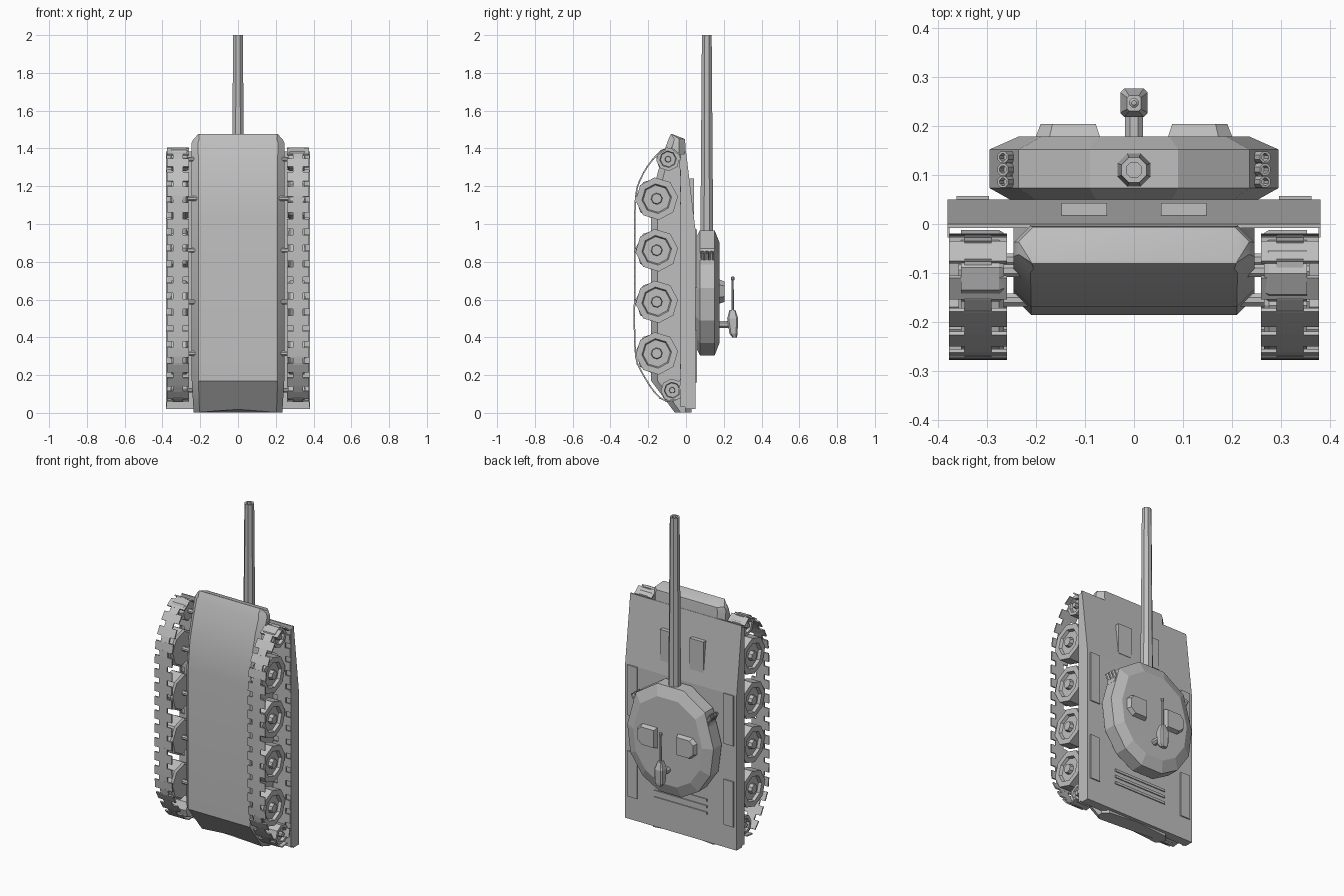
import bpy, bmesh
from math import cos, sin, pi, radians
from mathutils import Vector, Matrix

cube = bpy.data.objects.get("Cube")
if cube:
    bpy.data.objects.remove(cube, do_unlink=True)

grey = bpy.data.materials.new("plain_grey")
grey.use_nodes = True
grey.diffuse_color = (0.52, 0.52, 0.52, 1)
grey.node_tree.nodes["Principled BSDF"].inputs["Base Color"].default_value = grey.diffuse_color


def finish(name, bm, smooth=False):
    bmesh.ops.recalc_face_normals(bm, faces=bm.faces)
    mesh = bpy.data.meshes.new(name)
    bm.to_mesh(mesh)
    bm.free()
    ob = bpy.data.objects.new(name, mesh)
    bpy.context.collection.objects.link(ob)
    mesh.materials.append(grey)
    if smooth:
        bpy.ops.object.select_all(action='DESELECT')
        ob.select_set(True)
        bpy.context.view_layer.objects.active = ob
        bpy.ops.object.shade_smooth_by_angle(angle=radians(30))
    return ob


def add_loft(bm, rings):
    rows = [[bm.verts.new(p) for p in ring] for ring in rings]
    n = len(rows[0])
    for a, b in zip(rows, rows[1:]):
        for i in range(n):
            j = (i + 1) % n
            bm.faces.new((a[i], a[j], b[j], b[i]))
    bm.faces.new(rows[0])
    bm.faces.new(rows[-1])


def loft(name, rings, smooth=False):
    bm = bmesh.new()
    add_loft(bm, rings)
    return finish(name, bm, smooth)


def lathe_rings(profile, origin, direction, sides=8, turn=pi / 8):
    """Rings from (radius, distance) pairs along a direction."""
    rot = Vector((0, 0, 1)).rotation_difference(Vector(direction)).to_matrix()
    return [[Vector(origin) + rot @ Vector((r * cos(turn + 2 * pi * i / sides),
                                            r * sin(turn + 2 * pi * i / sides), d))
             for i in range(sides)] for r, d in profile]


def box_rings(x, y, z, top=None):
    """Box between (min, max) ranges; top gives the x and z ranges at max y."""
    tx, tz = top or (x, z)
    return [[(u[a], h, v[b]) for a, b in ((0, 0), (1, 0), (1, 1), (0, 1))]
            for u, h, v in ((x, y[0], z), (tx, y[1], tz))]


# Hull: cross-sections along its length
def hull_section(z, low, high, half, notch=0):
    c = min(0.035, 0.35 * (high - low))
    side = [(half - c, low), (half, low + c), (half, high - c), (half - c, high)]
    return ([(0, low, z + notch)] + [(x, y, z) for x, y in side]
            + [(0, high, z + notch)] + [(-x, y, z) for x, y in reversed(side)])


loft("hull", [hull_section(0.003, -0.06, 0.03, 0.235, 0.016),
              hull_section(0.17, -0.185, 0.03, 0.245),
              hull_section(1.03, -0.185, 0.03, 0.245),
              hull_section(1.2, -0.168, 0.01, 0.245),
              hull_section(1.34, -0.132, 0.0, 0.245),
              hull_section(1.43, -0.1, -0.004, 0.245),
              hull_section(1.45, -0.092, -0.006, 0.235),
              hull_section(1.476, -0.08, -0.074, 0.21)], smooth=True)

# Deck plate with sloped front
deck = [(-0.005, 0.02), (0.05, 0.02), (0.05, 0.97), (0.0, 1.385), (-0.008, 1.385)]
loft("deck", [[(x, y, z) for y, z in deck] for x in (-0.38, 0.38)])

# Rear deck vents
for k in range(3):
    z = 0.19 + 0.04 * k
    loft("rear_vent", box_rings((-0.18, 0.18), (0.045, 0.056), (z, z + 0.015)))

# Track path: closed curve through a few points, cut into even steps
guide = [(-0.268, 0.32), (-0.272, 0.7), (-0.268, 1.12), (-0.235, 1.25), (-0.16, 1.36),
         (-0.08, 1.402), (-0.035, 1.36), (-0.028, 1.2), (-0.023, 0.7), (-0.028, 0.2),
         (-0.045, 0.085), (-0.09, 0.06), (-0.15, 0.09), (-0.225, 0.2)]
pts = [Vector((0, y, z)) for y, z in guide]
path = []
for i in range(len(pts)):
    a, b, c, d = (pts[(i + k - 1) % len(pts)] for k in range(4))
    for s in range(20):
        t = s / 20
        path.append(0.5 * (2 * b + (c - a) * t + (2 * a - 5 * b + 4 * c - d) * t * t
                           + (3 * b - a - 3 * c + d) * t ** 3))
steps = [(path[(i + 1) % len(path)] - p).length for i, p in enumerate(path)]
LINKS = 34
pitch = sum(steps) / LINKS


def path_point(dist):
    dist %= pitch * LINKS
    for i, s in enumerate(steps):
        if dist <= s:
            return path[i].lerp(path[(i + 1) % len(path)], dist / s)
        dist -= s
    return path[0]


def link_box(bm, x, dist, width, length):
    a, b = path_point(dist - length / 2), path_point(dist + length / 2)
    along = (b - a).normalized()
    normal = along.cross(Vector((1, 0, 0)))
    m = Matrix((Vector((1, 0, 0)), normal, along)).transposed().to_4x4()
    m.translation = (a + b) / 2 + Vector((x, 0, 0))
    bmesh.ops.create_cube(bm, size=1, matrix=m @ Matrix.Diagonal((width, 0.008, length, 1)))


wheels = [(-0.155, 0.315 + 0.273 * k, 0.113) for k in range(4)]
wheels += [(-0.095, 1.343, 0.063), (-0.073, 0.12, 0.061)]

for side, s in (("left", 1), ("right", -1)):
    # Track links
    bm = bmesh.new()
    for k in range(LINKS):
        link_box(bm, s * 0.3175, k * pitch, 0.118, pitch * 0.62)
        link_box(bm, s * 0.3175, (k + 0.5) * pitch, 0.055, pitch * 0.5)
    finish(side + "_track", bm)

    # Road wheels, drive wheel and idler, with axles
    for y, z, r in wheels:
        profile = [(r * 0.9, 0.265), (r, 0.275), (r, 0.352), (r * 0.7, 0.352), (r * 0.64, 0.335),
                   (r * 0.27, 0.335), (r * 0.24, 0.358)]
        loft(side + "_wheel", lathe_rings(profile, (0, y, z), (s, 0, 0), turn=0.1))
        loft(side + "_axle", lathe_rings([(0.014, 0.2), (0.014, 0.28)], (0, y, z), (s, 0, 0)))

    # Skirt under the deck edge
    loft(side + "_skirt", box_rings(sorted((s * 0.376, s * 0.38)), (-0.028, 0.0), (0.03, 1.37)))

    # Fender storage lids
    for z in ((0.16, 0.44), (0.66, 0.97)):
        loft(side + "_fender_lid", box_rings(sorted((s * 0.295, s * 0.362)), (0.045, 0.057), z))

    # Driver viewing block: wedge on the sloped front
    wedge = [(0.0, 1.05), (0.043, 1.05), (0.043, 1.24), (0.0, 1.24)]
    loft(side + "_viewing_block", [[(s * x, y, z) for y, z in wedge] for x in (0.055, 0.148)])

    # Roof hatch with clipped outer corners
    outline = [(0.065, 0.575), (0.165, 0.575), (0.205, 0.61), (0.205, 0.68), (0.175, 0.71), (0.065, 0.71)]
    rings = []
    for y, f in ((0.165, 1), (0.204, 0.8)):
        rings.append([(s * (0.13 + (x - 0.13) * f), y, 0.64 + (z - 0.64) * f) for x, z in outline])
    loft(side + "_roof_hatch", rings)

    # Smoke launcher: three angled tubes on a bracket
    aim = Vector((s * 0.45, 0, 0.9)).normalized()
    for k in range(3):
        tube = [(0.013, 0), (0.013, 0.07), (0.008, 0.07), (0.008, 0.05)]
        loft(side + "_smoke_tube", lathe_rings(tube, (s * 0.236, 0.086 + 0.025 * k, 0.788), aim))
    loft(side + "_smoke_bracket", box_rings(sorted((s * 0.225, s * 0.26)), (0.078, 0.145), (0.785, 0.81)))

# Turret: many-sided outline with bevelled top and bottom
half = [(0.09, 0.965), (0.235, 0.87), (0.294, 0.66), (0.272, 0.49), (0.19, 0.37), (0.075, 0.305)]
outline = half + [(-x, z) for x, z in reversed(half)]
levels = [(0.05, 0.86), (0.073, 1), (0.152, 1), (0.178, 0.8)]
loft("turret", [[(x * f, y, 0.64 + (z - 0.64) * f) for x, z in outline] for y, f in levels])

# Main gun with hollow muzzle
loft("main_gun", lathe_rings([(0.037, 0.9), (0.028, 2.0), (0.017, 2.0), (0.017, 1.9)],
                             (0, 0.11, 0), (0, 0, 1)), smooth=False)

# Roof machine gun on a post
loft("machine_gun_post", lathe_rings([(0.02, 0.17), (0.02, 0.23)], (0, 0, 0.467), (0, 1, 0)))


def gun_ring(z, x, y0, y1):
    c = 0.3 * x
    return [(x - c, y0, z), (x, y0 + c, z), (x, y1 - c, z), (x - c, y1, z),
            (c - x, y1, z), (-x, y1 - c, z), (-x, y0 + c, z), (c - x, y0, z)]


loft("machine_gun_body", [gun_ring(0.4, 0.018, 0.245, 0.27), gun_ring(0.42, 0.027, 0.23, 0.273),
                          gun_ring(0.5, 0.028, 0.218, 0.276), gun_ring(0.545, 0.014, 0.23, 0.262)])
loft("machine_gun_barrel", lathe_rings([(0.007, 0.53), (0.006, 0.7), (0.01, 0.705), (0.01, 0.718), (0.005, 0.722)],
                                       (0, 0.247, 0), (0, 0, 1)))
